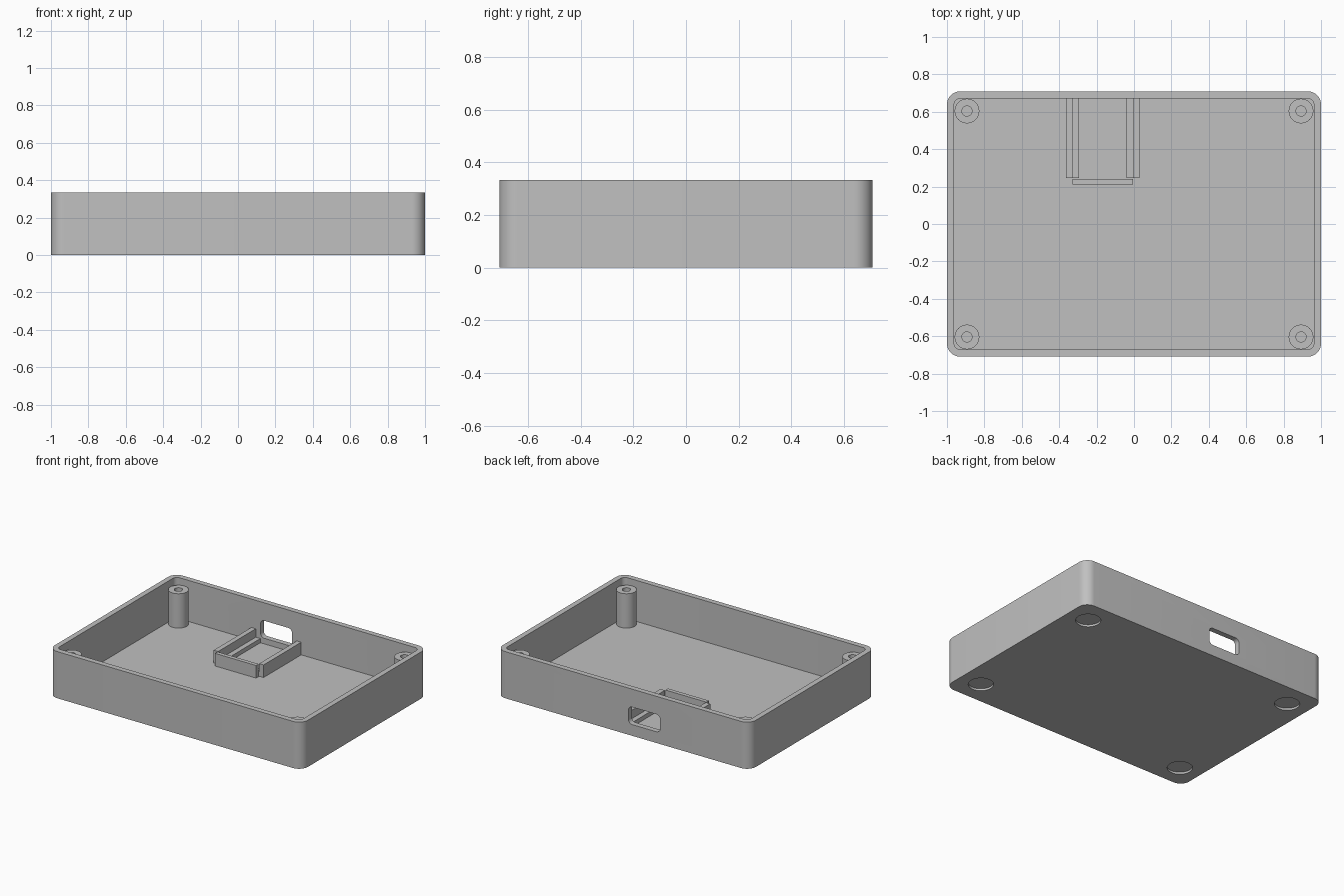
import bpy, bmesh, math

if "Cube" in bpy.data.objects:
    bpy.data.objects.remove(bpy.data.objects["Cube"], do_unlink=True)

grey = bpy.data.materials.new("plain_grey")
grey.use_nodes = True
GREY = (0.53, 0.53, 0.53, 1)
grey.diffuse_color = GREY
grey.node_tree.nodes["Principled BSDF"].inputs["Base Color"].default_value = GREY

HX, HY, HEIGHT = 1.0, 0.709, 0.333
WALL, FLOOR = 0.0385, 0.04
EMBED = 0.008          # overlap of fittings into floor and walls


def make_object(name, bm):
    bmesh.ops.recalc_face_normals(bm, faces=bm.faces)
    mesh = bpy.data.meshes.new(name)
    bm.to_mesh(mesh)
    bm.free()
    mesh.materials.append(grey)
    obj = bpy.data.objects.new(name, mesh)
    bpy.context.collection.objects.link(obj)
    return obj


def prism(name, hx, hy, radius, z0, z1, steps=10):
    """Upright rounded rectangle, centred on the z axis."""
    bm = bmesh.new()
    ring = []
    for corner, (sx, sy) in enumerate([(1, 1), (-1, 1), (-1, -1), (1, -1)]):
        for i in range(steps + 1):
            a = math.pi / 2 * (corner + i / steps)
            ring.append(bm.verts.new((sx * (hx - radius) + radius * math.cos(a),
                                      sy * (hy - radius) + radius * math.sin(a), z0)))
    face = bm.faces.new(ring)
    top = bmesh.ops.extrude_face_region(bm, geom=[face])["geom"]
    bmesh.ops.translate(bm, vec=(0, 0, z1 - z0),
                        verts=[v for v in top if isinstance(v, bmesh.types.BMVert)])
    return make_object(name, bm)


def box(name, x0, x1, y0, y1, z0, z1):
    bm = bmesh.new()
    bmesh.ops.create_cube(bm, size=1)
    for v in bm.verts:
        v.co = (x1 if v.co.x > 0 else x0, y1 if v.co.y > 0 else y0, z1 if v.co.z > 0 else z0)
    return make_object(name, bm)


def lathe(name, profile, x, y, segments=48):
    """Spin (radius, height) points around an upright axis at x, y."""
    bm = bmesh.new()
    verts = [bm.verts.new((r, 0, z)) for r, z in profile]
    edges = [bm.edges.new(pair) for pair in zip(verts, verts[1:])]
    bmesh.ops.spin(bm, geom=verts + edges, cent=(0, 0, 0), axis=(0, 0, 1),
                   angle=math.tau, steps=segments)
    bmesh.ops.remove_doubles(bm, verts=bm.verts, dist=0.0001)
    bmesh.ops.translate(bm, vec=(x, y, 0), verts=bm.verts)
    return make_object(name, bm)


def select_only(obj):
    bpy.ops.object.select_all(action="DESELECT")
    obj.select_set(True)
    bpy.context.view_layer.objects.active = obj


def carve(target, cutter):
    mod = target.modifiers.new("cut", "BOOLEAN")
    mod.operation, mod.solver, mod.object = "DIFFERENCE", "EXACT", cutter
    select_only(target)
    bpy.ops.object.modifier_apply(modifier=mod.name)
    bpy.data.objects.remove(cutter, do_unlink=True)


def smooth(obj):
    select_only(obj)
    bpy.ops.object.shade_smooth_by_angle(angle=math.radians(30))


# Open tray with rounded corners
tray = prism("tray", HX, HY, 0.07, 0, HEIGHT)
carve(tray, prism("cavity", HX - WALL, HY - WALL, 0.0315, FLOOR, HEIGHT + 0.1))

# Rounded cable opening through the back wall
PORT_X, PORT_W, PORT_Z0, PORT_Z1 = -0.167, 0.25, 0.08, 0.205
port = prism("port_cutter", PORT_W / 2, (PORT_Z1 - PORT_Z0) / 2, 0.03, -0.08, 0.08)
port.rotation_euler.x = math.pi / 2
port.location = (PORT_X, HY - WALL / 2, (PORT_Z0 + PORT_Z1) / 2)
carve(tray, port)

# Shallow round foot recesses underneath, and screw posts inside
POST_R, HOLE_R, POST_TOP = 0.066, 0.027, 0.285
for side, sx in (("left", 1), ("right", -1)):
    for end, sy in (("front", -1), ("back", 1)):
        carve(tray, lathe("foot_cutter", [(0, -0.05), (0.082, -0.05), (0.082, 0.015), (0, 0.015)],
                          sx * 0.84, sy * 0.54))
        post = lathe(f"screw_post_{end}_{side}",
                     [(0, FLOOR - EMBED), (POST_R, FLOOR - EMBED), (POST_R, POST_TOP),
                      (HOLE_R, POST_TOP), (HOLE_R, 0.06), (0, 0.06)],
                     sx * 0.893, sy * 0.604)
        smooth(post)
smooth(tray)

# Board cradle: stepped rails either side of the opening
OUTER, STEP, INNER = 0.197, 0.162, 0.126
RAIL_Y0, RAIL_Y1, RAIL_TOP, LEDGE_TOP = 0.246, HY - WALL + EMBED, 0.13, 0.07
for side, s in (("left", 1), ("right", -1)):
    for part, near, far, top in (("rail", STEP, OUTER, RAIL_TOP),
                                 ("ledge", INNER, STEP, LEDGE_TOP)):
        xs = sorted((PORT_X + s * near, PORT_X + s * far))
        box(f"cradle_{part}_{side}", *xs, RAIL_Y0, RAIL_Y1, FLOOR - EMBED, top)

# End stop closing the cradle
box("cradle_stop", PORT_X - STEP, PORT_X + STEP, 0.211, 0.24, FLOOR - EMBED, RAIL_TOP)
